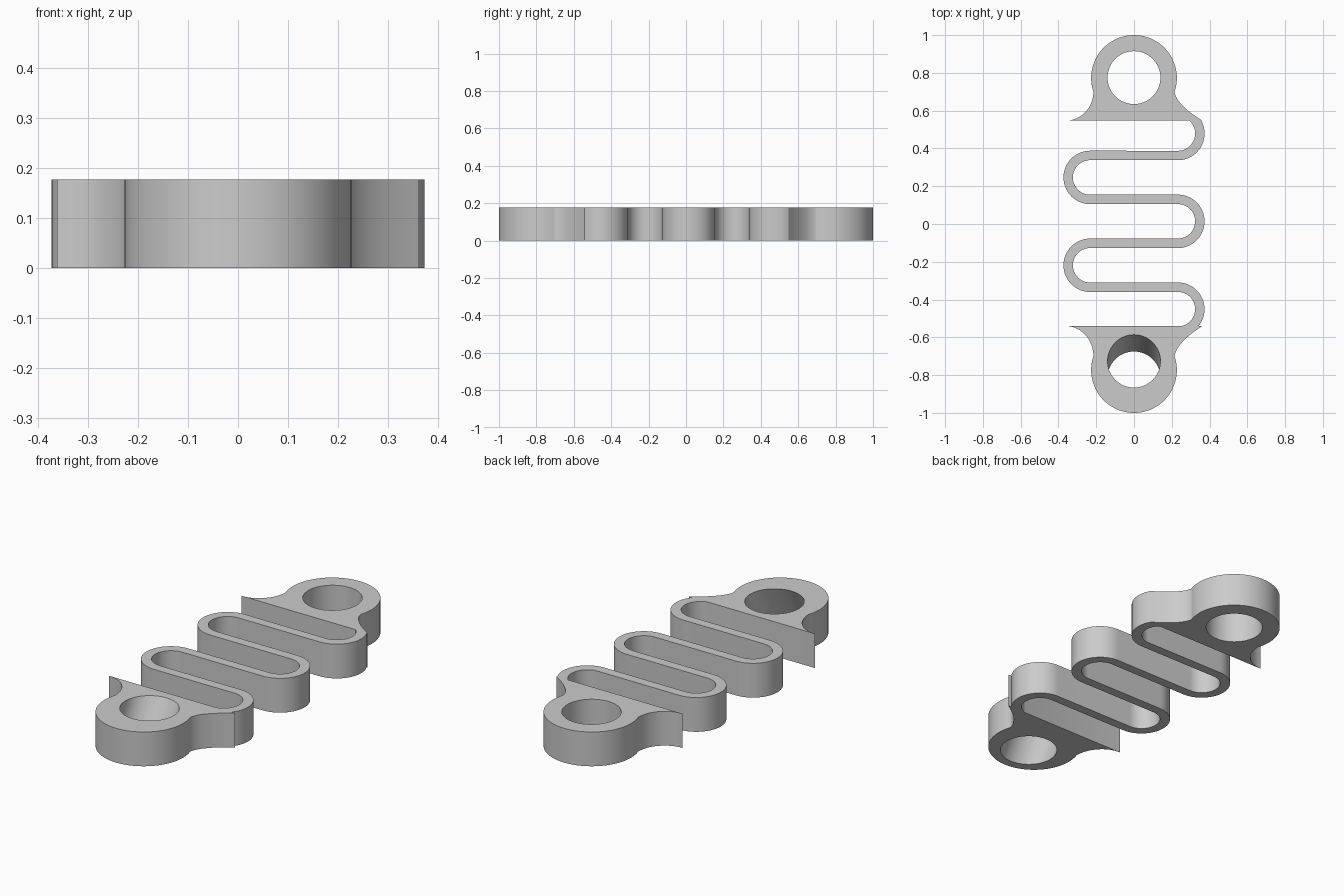
import bpy, bmesh
from math import sin, cos, asin, pi, atan2, sqrt, radians

cube = bpy.data.objects.get("Cube")
if cube:
    bpy.data.objects.remove(cube)

HEIGHT = 0.178
BEND_X, INNER, OUTER = 0.232, 0.0915, 0.1415    # serpentine bends
PITCH, FIRST = 0.2325, 0.479
RING_Y, RING_R, HOLE_R = 0.773, 0.227, 0.14     # end eyelets
REAR, FRONT = 0.547, -0.54                      # flat edges of the feet
TIP, NECK_Y = 0.362, 0.70
NECK_X = sqrt(RING_R ** 2 - (RING_Y - NECK_Y) ** 2)


def arc(cx, cy, rx, ry, a, b, n):
    return [(cx + rx * cos(a + (b - a) * i / n), cy + ry * sin(a + (b - a) * i / n))
            for i in range(n + 1)]


def bezier(p, q, r, n=14):
    return [tuple((1 - t) ** 2 * u + 2 * t * (1 - t) * v + t * t * w for u, v, w in zip(p, q, r))
            for t in (i / n for i in range(n + 1))]


def ribbon_edge(right_r, left_r):
    """One edge of the serpentine, from the rear foot to the front foot."""
    pts = []
    for i in range(5):
        cy = FIRST - i * PITCH
        if i % 2:
            pts += arc(-BEND_X, cy, left_r, left_r, pi / 2, 3 * pi / 2, 28)
        else:
            start = asin((REAR - cy) / right_r) if i == 0 else pi / 2
            end = asin((FRONT - cy) / right_r) if i == 4 else -pi / 2
            pts += arc(BEND_X, cy, right_r, right_r, start, end, 28)
    return pts


def end_foot(side, foot):
    """Outline of an eyelet and its foot, from the thin left tip to the right corner."""
    s = abs(foot)
    rise = NECK_Y - s
    fillet = arc(-TIP, NECK_Y, TIP - NECK_X, rise, -pi / 2, 0, 16)
    a = atan2(NECK_Y - RING_Y, -NECK_X) + 2 * pi
    b = atan2(NECK_Y - RING_Y, NECK_X)
    ring = arc(0, RING_Y, RING_R, RING_R, a, b, 64)
    shoulder = bezier((NECK_X, NECK_Y), (NECK_X + 0.01, NECK_Y - rise * 0.45), (TIP, s))
    return [(x, side * y) for x, y in fillet + ring + shoulder]


def clean(pts):
    """Drop repeated points of a closed outline."""
    return [p for i, p in enumerate(pts)
            if abs(p[0] - pts[i - 1][0]) + abs(p[1] - pts[i - 1][1]) > 1e-5]


def add_loop(bm, top, bottom):
    """Wall between a top and a bottom outline; returns the rim edges."""
    rims = []
    for pts, z in ((top, HEIGHT), (bottom, 0)):
        vs = [bm.verts.new((x, y, z)) for x, y in pts]
        rims.append((vs, [bm.edges.new((vs[i - 1], vs[i])) for i in range(len(vs))]))
    (tv, te), (bv, be) = rims
    for i in range(len(tv)):
        bm.faces.new((tv[i - 1], tv[i], bv[i], bv[i - 1]))
    return te, be


def hole(y):
    return arc(0, y, HOLE_R, HOLE_R, 0, 2 * pi, 64)[:-1]


# whole body outline: serpentine edges joined by the two feet
body = clean(ribbon_edge(INNER, OUTER) + end_foot(-1, FRONT)
             + ribbon_edge(OUTER, INNER)[::-1] + end_foot(1, REAR)[::-1])

bm = bmesh.new()
top_rim, bottom_rim = [], []
# body wall, straight rear hole, slanted front hole
for upper, lower in ((body, body), (hole(0.775), hole(0.775)), (hole(-0.726), hole(-0.815))):
    t, b = add_loop(bm, upper, lower)
    top_rim += t
    bottom_rim += b
# flat caps
for rim, z in ((top_rim, 1), (bottom_rim, -1)):
    bmesh.ops.triangle_fill(bm, use_beauty=True, use_dissolve=False, edges=rim, normal=(0, 0, z))
bmesh.ops.recalc_face_normals(bm, faces=bm.faces[:])

mesh = bpy.data.meshes.new("spring_link")
bm.to_mesh(mesh)
bm.free()
link = bpy.data.objects.new("spring_link", mesh)
bpy.context.collection.objects.link(link)

# plain grey
grey = bpy.data.materials.new("light_grey")
grey.use_nodes = True
colour = (0.6, 0.6, 0.6, 1)
grey.diffuse_color = colour
grey.node_tree.nodes["Principled BSDF"].inputs["Base Color"].default_value = colour
mesh.materials.append(grey)

bpy.context.view_layer.objects.active = link
link.select_set(True)
bpy.ops.object.shade_smooth_by_angle(angle=radians(30))
